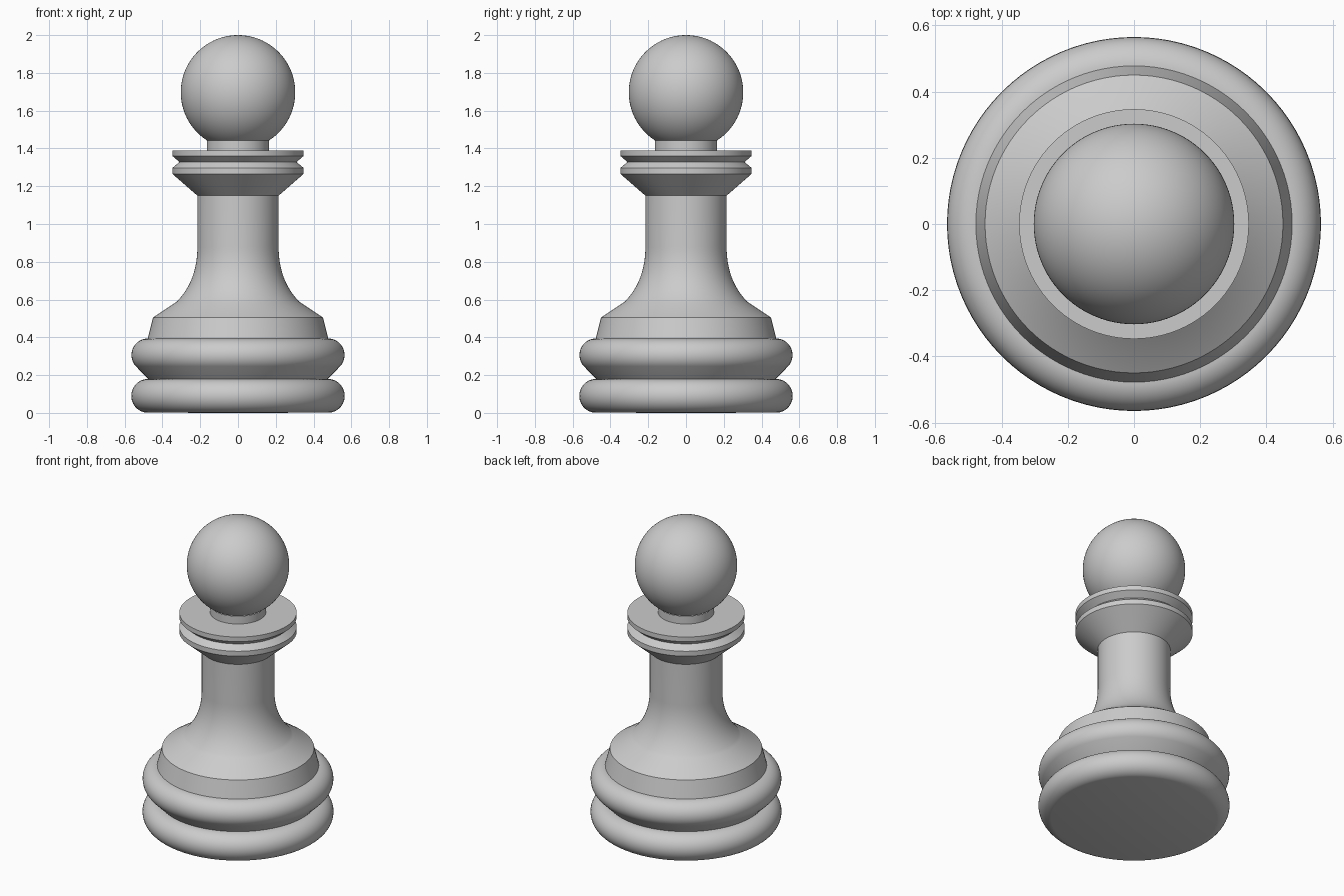
import bpy
import bmesh
from math import sin, cos, pi, radians
from mathutils import Vector

SEGMENTS = 96

cube = bpy.data.objects.get("Cube")
if cube:
    bpy.data.objects.remove(cube, do_unlink=True)

grey = bpy.data.materials.new("plain_grey")
grey.use_nodes = True
colour = (0.6, 0.6, 0.6, 1)
grey.diffuse_color = colour
grey.node_tree.nodes["Principled BSDF"].inputs["Base Color"].default_value = colour


def arc(r, z, radius, start, end, steps):
    """Profile points on a circle, angles in degrees from the horizontal."""
    angles = [radians(start + (end - start) * i / steps) for i in range(steps + 1)]
    return [(r + radius * cos(a), z + radius * sin(a)) for a in angles]


def bend(a, b, c, steps):
    """Profile points on a quadratic curve from a to c, pulled towards b."""
    a, b, c = Vector(a), Vector(b), Vector(c)
    return [tuple(a.lerp(b, i / steps).lerp(b.lerp(c, i / steps), i / steps))
            for i in range(steps + 1)]


def lathe(name, profile):
    """Turn a bottom-to-top (radius, height) profile about the z axis."""
    bm = bmesh.new()
    verts = [bm.verts.new((r, 0, z)) for r, z in profile]
    edges = [bm.edges.new(pair) for pair in zip(verts, verts[1:])]
    bmesh.ops.spin(bm, geom=verts + edges, cent=(0, 0, 0), axis=(0, 0, 1),
                   angle=2 * pi, steps=SEGMENTS, use_merge=True)
    bmesh.ops.remove_doubles(bm, verts=bm.verts, dist=0.0001)
    bm.normal_update()
    # Make the turned surface face outwards
    if sum(f.normal.dot(f.calc_center_median() * Vector((1, 1, 0)))
           * f.calc_area() for f in bm.faces) < 0:
        bmesh.ops.reverse_faces(bm, faces=bm.faces)
    mesh = bpy.data.meshes.new(name)
    bm.to_mesh(mesh)
    bm.free()
    mesh.materials.append(grey)
    obj = bpy.data.objects.new(name, mesh)
    bpy.context.collection.objects.link(obj)
    bpy.ops.object.select_all(action="DESELECT")
    obj.select_set(True)
    bpy.context.view_layer.objects.active = obj
    bpy.ops.object.shade_smooth_by_angle(angle=radians(25))


# Foot: flat underside and lower rounded ring
lathe("foot_ring", [(0, 0)] + arc(0.475, 0.09, 0.09, -80, 90, 20))

# Upper rounded ring with a sloping underside
lathe("upper_ring", [(0.475, 0.18)] + arc(0.476, 0.306, 0.088, -42, 90, 18))

# Tapered band between the rings and the body
lathe("base_band", [(0.478, 0.393), (0.45, 0.505)])

# Flared body rising to a straight neck
lathe("body", [(0.45, 0.505)]
      + bend((0.325, 0.588), (0.215, 0.70), (0.215, 0.88), 16)
      + [(0.215, 1.15)])

# Collar with a conical underside and a V groove
lathe("collar", [(0.215, 1.15), (0.347, 1.265), (0.347, 1.297), (0.31, 1.328),
                 (0.347, 1.36), (0.347, 1.39), (0.165, 1.39)])

# Short neck under the head
lathe("head_neck", [(0.165, 1.39), (0.165, 1.441)])

# Ball head
lathe("head", arc(0, 1.697, 0.303, -57.5, 90, 40))
